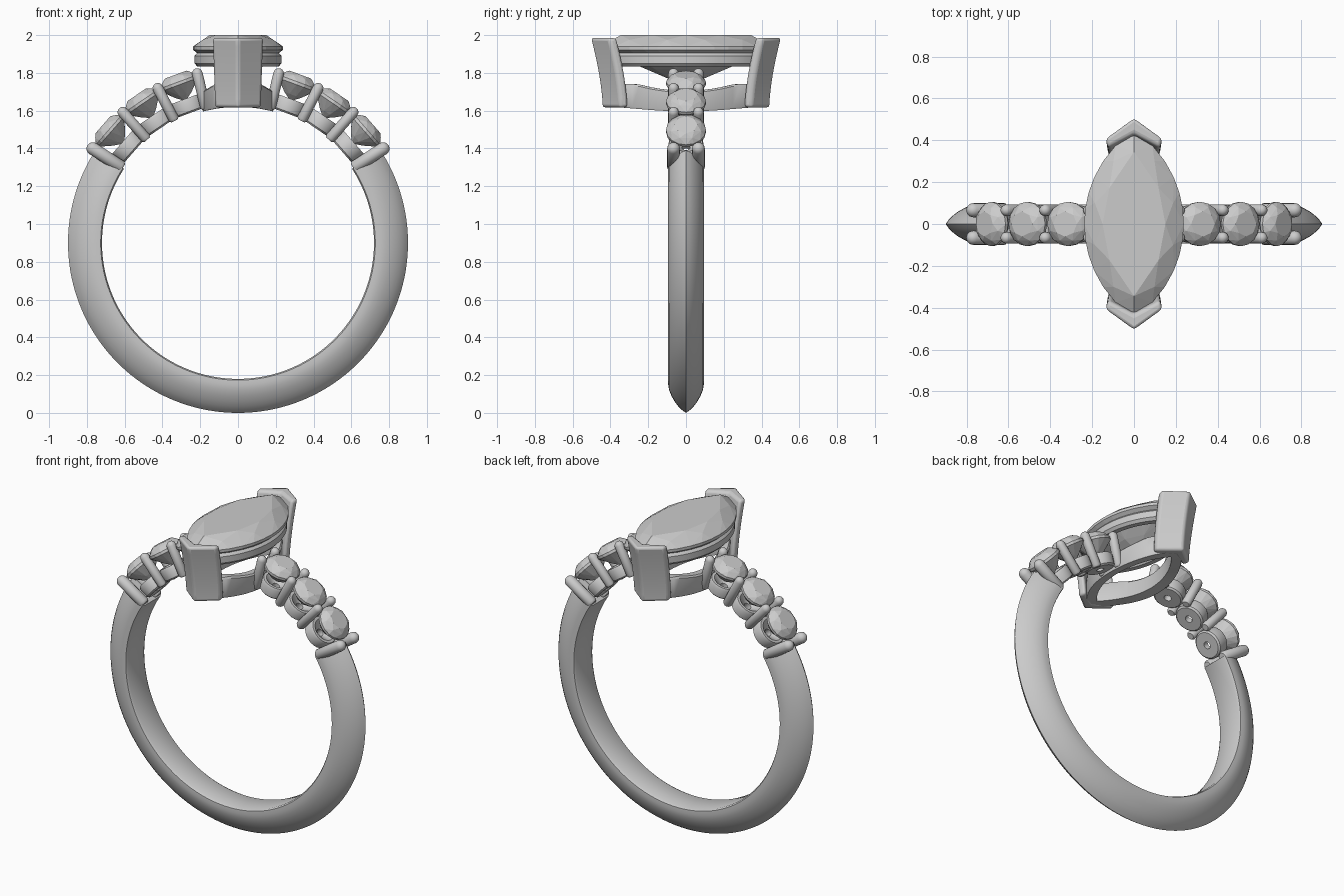
import bpy, bmesh
from math import sin, cos, pi, radians, sqrt
from mathutils import Matrix, Vector

if "Cube" in bpy.data.objects:
    bpy.data.objects.remove(bpy.data.objects["Cube"])

CZ, R_IN = 0.90, 0.72          # finger hole centre height and radius


def finish(name, bm, smooth=40):
    bmesh.ops.recalc_face_normals(bm, faces=bm.faces)
    me = bpy.data.meshes.new(name)
    bm.to_mesh(me)
    bm.free()
    ob = bpy.data.objects.new(name, me)
    bpy.context.collection.objects.link(ob)
    if smooth:
        bpy.ops.object.select_all(action='DESELECT')
        ob.select_set(True)
        bpy.context.view_layer.objects.active = ob
        bpy.ops.object.shade_smooth_by_angle(angle=radians(smooth))
    return ob


def loft(name, rings, wrap=False, caps=True, smooth=40, mat=None):
    """Skin a list of closed point rings."""
    bm = bmesh.new()
    vs = [[bm.verts.new(p) for p in ring] for ring in rings]
    n = len(vs[0])
    for i in range(len(vs) if wrap else len(vs) - 1):
        a, b = vs[i], vs[(i + 1) % len(vs)]
        for j in range(n):
            k = (j + 1) % n
            bm.faces.new((a[j], a[k], b[k], b[j]))
    if caps and not wrap:
        bm.faces.new(vs[0])
        bm.faces.new(vs[-1])
    if mat:
        bm.transform(mat)
    return finish(name, bm, smooth)


def lathe(name, profile, mat, n=24, wrap=False):
    rings = [[(r * cos(2 * pi * j / n), r * sin(2 * pi * j / n), z) for j in range(n)]
             for r, z in profile]
    return loft(name, rings, wrap=wrap, mat=mat)


def hull(name, pts, mat=Matrix()):
    """Faceted gem from the convex hull of its corner points."""
    bm = bmesh.new()
    for p in pts:
        bm.verts.new(p)
    bmesh.ops.convex_hull(bm, input=bm.verts[:])
    bmesh.ops.dissolve_limit(bm, angle_limit=radians(1), verts=bm.verts[:], edges=bm.edges[:])
    bm.transform(mat)
    return finish(name, bm, 0)


def marquise(a, b, n, z=0.0, off=0.0):
    """Pointed oval: half width a, half length b, n points per side."""
    R = (a * a + b * b) / (2 * a)
    out = []
    for s in (1, -1):
        for i in range(n):
            y = s * b * (-1 + 2 * (i + off) / n)
            out.append((s * (sqrt(max(R * R - y * y, 0)) - (R - a)), y, z))
    return out


def circle(r, z, n, off=0.0):
    return [(r * cos(2 * pi * (i + off) / n), r * sin(2 * pi * (i + off) / n), z) for i in range(n)]


def radial(deg, r, y=0.0):
    """Frame on the ring, local z pointing away from the finger."""
    t = radians(deg)
    return Matrix.Translation((r * sin(t), y, CZ + r * cos(t))) @ Matrix.Rotation(t, 4, 'Y')


# Knife-edge band, open at the top
half = [(R_IN, 0.08), (0.727, 0.093), (0.752, 0.094), (0.78, 0.089), (0.81, 0.077),
        (0.84, 0.060), (0.865, 0.041), (0.885, 0.021)]
section = half + [(0.9, 0)] + [(r, -y) for r, y in reversed(half)]
N = 120
rings = []
for i in range(N + 1):
    t = radians(57 + 246 * i / N)
    rings.append([(r * sin(t), y, CZ + r * cos(t)) for r, y in section])
loft("band", rings)

# Shoulder stones, their cups and shared prongs
for side, label in ((1, "right"), (-1, "left")):
    for k, deg in enumerate((20.3, 34.3, 48.8)):
        gem = (circle(0.060, 0.045, 8) + circle(0.086, 0.030, 8, 0.5) + circle(0.106, 0.004, 16)
               + circle(0.106, -0.012, 16) + circle(0.05, -0.07, 8, 0.5) + [(0, 0, -0.105)])
        hull(f"{label}_shoulder_stone_{k + 1}", gem, radial(side * deg, 0.905))
        cup = [(0.022, 0.733), (0.078, 0.733), (0.088, 0.742), (0.092, 0.80), (0.086, 0.812),
               (0.070, 0.812), (0.022, 0.77)]
        lathe(f"{label}_stone_cup_{k + 1}", cup, radial(side * deg, 0), wrap=True)
    for k, (deg, rad) in enumerate(((13.5, 0.028), (27.4, 0.028), (41.4, 0.028), (57, 0.034))):
        r0, r1 = 0.728, 0.95
        cap = [(rad * sin(a), r1 - rad + rad * cos(a))
               for a in (radians(d) for d in (88, 65, 45, 25, 8))]
        prof = [(rad * 0.7, r0), (rad, r0 + 0.012)] + cap
        for y in (0.066, -0.066):
            lathe(f"{label}_prong_{k + 1}_{'back' if y > 0 else 'front'}", prof,
                  radial(side * deg, 0, y), n=16)

# Marquise centre stone
centre = (marquise(0.150, 0.345, 4, 2.0) + marquise(0.197, 0.40, 4, 1.975, 0.5)
          + marquise(0.238, 0.45, 12, 1.94) + marquise(0.238, 0.45, 12, 1.922)
          + marquise(0.12, 0.22, 4, 1.82, 0.5) + [(0, 0.06, 1.755), (0, -0.06, 1.755)])
hull("centre_stone", centre)

# Rounded rail under the centre stone
rail = [(0.0, 1.85), (0.0, 1.89), (0.015, 1.907), (0.045, 1.907), (0.06, 1.89),
        (0.06, 1.85), (0.045, 1.834), (0.015, 1.834)]
loft("stone_rail", [marquise(0.230 - d, 0.435 - 1.5 * d, 24, z) for d, z in rail], wrap=True)

# Lower gallery, underside following the finger hole
gallery = []
for d, top in ((0.004, 0), (0, 0.08), (0, 0.92), (0.008, 1), (0.052, 1), (0.06, 0.92), (0.06, 0)):
    ring = []
    for x, y, _ in marquise(0.188 - d, 0.425 - 1.5 * d, 24):
        lo = CZ + sqrt(R_IN ** 2 - x * x)
        hi = 1.705 + 0.035 * min(1, (y / 0.25) ** 2)
        ring.append((x, y, lo + (hi - lo) * top))
    gallery.append(ring)
loft("lower_gallery", gallery, wrap=True)

# V-shaped claws over the two tips of the centre stone
for s, label in ((1, "back"), (-1, "front")):
    rings = []
    for i in range(9):
        f = i / 8
        z = 1.617 + 0.368 * f
        y = 0.447 + 0.061 * f ** 1.6
        w = 0.124 + 0.012 * f
        plan = [(0, 0), (w, -0.098), (w - 0.012, -0.142), (0, -0.075),
                (-w + 0.012, -0.142), (-w, -0.098)]
        rings.append([(px, s * (y + py), z) for px, py in plan])
    claw = loft(f"{label}_v_claw", rings)
    bev = claw.modifiers.new("round_edges", 'BEVEL')
    bev.width, bev.segments, bev.limit_method, bev.angle_limit = 0.016, 3, 'ANGLE', radians(35)
